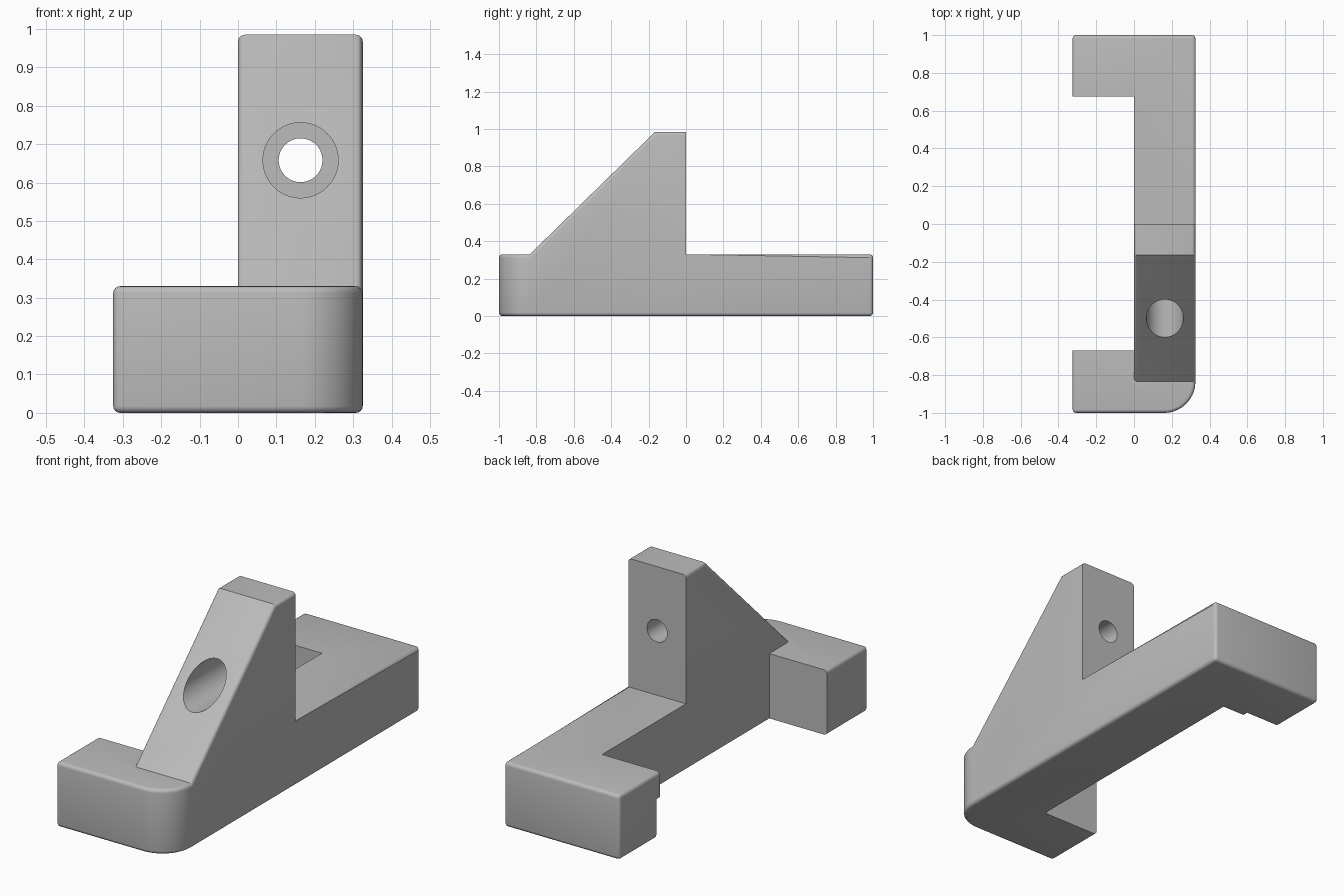
import bpy, bmesh, math
from mathutils import Vector, Matrix

if "Cube" in bpy.data.objects:
    bpy.data.objects.remove(bpy.data.objects["Cube"], do_unlink=True)

HALF = 0.325      # half width of the base
BASE_H = 0.33     # base height
TOP = 0.985       # height of the upright
R = 0.165         # rounded front corner
FILLET = 0.018

grey = bpy.data.materials.new("light_grey")
grey.diffuse_color = (0.5, 0.5, 0.5, 1)
grey.use_nodes = True
grey.node_tree.nodes["Principled BSDF"].inputs["Base Color"].default_value = (0.5, 0.5, 0.5, 1)


def make_object(name, bm):
    bmesh.ops.recalc_face_normals(bm, faces=bm.faces)
    mesh = bpy.data.meshes.new(name)
    bm.to_mesh(mesh)
    bm.free()
    mesh.materials.append(grey)
    obj = bpy.data.objects.new(name, mesh)
    bpy.context.collection.objects.link(obj)
    return obj


def prism(name, points, direction):
    bm = bmesh.new()
    face = bm.faces.new([bm.verts.new(p) for p in points])
    moved = bmesh.ops.extrude_face_region(bm, geom=[face])["geom"]
    bmesh.ops.translate(bm, vec=direction,
                        verts=[v for v in moved if isinstance(v, bmesh.types.BMVert)])
    return make_object(name, bm)


def cylinder_y(name, radius, x, z, y0, y1):
    bm = bmesh.new()
    bmesh.ops.create_cone(bm, cap_ends=True, segments=64, radius1=radius,
                          radius2=radius, depth=y1 - y0)
    turn = Matrix.Rotation(math.pi / 2, 4, "X")
    bm.transform(Matrix.Translation((x, (y0 + y1) / 2, z)) @ turn)
    return make_object(name, bm)


def combine(target, tool, operation):
    bpy.context.view_layer.objects.active = target
    mod = target.modifiers.new("combine", "BOOLEAN")
    mod.operation, mod.solver, mod.object = operation, "EXACT", tool
    bpy.ops.object.modifier_apply(modifier=mod.name)
    bpy.data.objects.remove(tool, do_unlink=True)


# C-shaped base with one large rounded corner
arc = [(HALF - R + R * math.sin(a), -1 + R - R * math.cos(a))
       for a in (math.pi / 2 * i / 14 for i in range(15))]
outline = [(-HALF, -1)] + arc + [(HALF, 1), (-HALF, 1), (-HALF, 0.675),
                                 (0, 0.675), (0, -0.67), (-HALF, -0.67)]
bracket = prism("bracket", [(x, y, 0) for x, y in outline], (0, 0, BASE_H))

# Sloped upright
side = [(-1 + R, BASE_H), (-R, TOP), (0, TOP), (0, 0.15), (-0.6, 0.15), (-0.67, BASE_H - 0.1)]
upright = prism("upright", [(0, y, z) for y, z in side], (HALF, 0, 0))
combine(bracket, upright, "UNION")


# Soften outer edges, leaving inner faces crisp
def is_outer(edge):
    if len(edge.link_faces) != 2 or edge.calc_face_angle_signed(0) < math.radians(50):
        return False
    mid = (edge.verts[0].co + edge.verts[1].co) / 2
    for f in edge.link_faces:
        c = f.calc_center_median()
        if abs(f.normal.y) > 0.9 and abs(c.y) < 0.9:
            return False
        if f.normal.x < -0.9 and c.x > -0.1 and mid.z < BASE_H + 0.01:
            return False
    return True


bm = bmesh.new()
bm.from_mesh(bracket.data)
bmesh.ops.remove_doubles(bm, verts=bm.verts, dist=0.0005)
bmesh.ops.dissolve_limit(bm, angle_limit=math.radians(1), verts=bm.verts, edges=bm.edges)
bm.normal_update()
bmesh.ops.bevel(bm, geom=[e for e in bm.edges if is_outer(e)], offset=FILLET,
                offset_type="OFFSET", segments=4, profile=0.5, affect="EDGES",
                clamp_overlap=False)
bm.to_mesh(bracket.data)
bm.free()

# Stepped screw hole through the upright
combine(bracket, cylinder_y("head_bore", 0.098, 0.163, 0.658, -0.9, -0.165), "DIFFERENCE")
combine(bracket, cylinder_y("screw_bore", 0.057, 0.163, 0.658, -0.4, 0.1), "DIFFERENCE")

# Shallow recess on the inner side of the rear arm
combine(bracket, cylinder_y("arm_recess", 0.2, -HALF, 0, 0.6, 0.703), "DIFFERENCE")

bpy.ops.object.select_all(action="DESELECT")
bracket.select_set(True)
bpy.context.view_layer.objects.active = bracket
bpy.ops.object.shade_smooth_by_angle(angle=math.radians(30))
